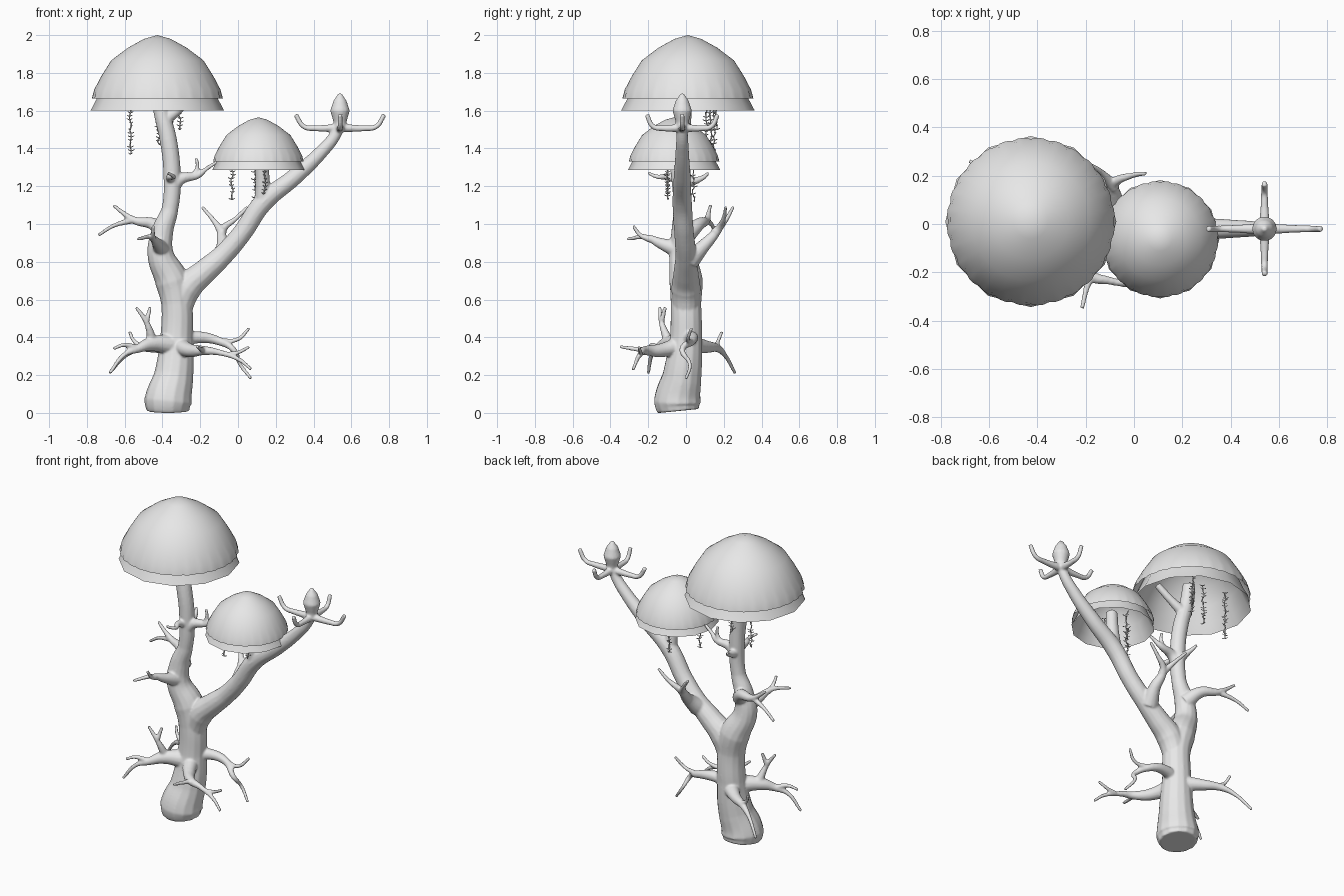
import bpy, bmesh, math, random
from mathutils import Vector

cube = bpy.data.objects.get("Cube")
if cube:
    bpy.data.objects.remove(cube)

random.seed(4)
TAU = math.tau

# One plain grey for everything
grey = bpy.data.materials.new("plain_grey")
grey.use_nodes = True
grey.diffuse_color = (.8, .8, .8, 1)
grey.node_tree.nodes["Principled BSDF"].inputs["Base Color"].default_value = (.8, .8, .8, 1)


def new_curve(name, bevel_resolution, resolution):
    """Empty curve whose point radii are real tube radii."""
    data = bpy.data.curves.new(name, "CURVE")
    data.dimensions = "3D"
    data.bevel_depth = 1
    data.bevel_resolution = bevel_resolution
    data.resolution_u = resolution
    data.use_fill_caps = True
    data.materials.append(grey)
    obj = bpy.data.objects.new(name, data)
    bpy.context.collection.objects.link(obj)
    return obj


def tube(obj, points, radii):
    """Smooth tube through the points with one radius per point."""
    spline = obj.data.splines.new("BEZIER")
    spline.bezier_points.add(len(points) - 1)
    for knot, co, radius in zip(spline.bezier_points, points, radii):
        knot.co = co
        knot.radius = radius
        knot.handle_left_type = knot.handle_right_type = "AUTO"


def twig(*points, start=.04, end=.009):
    """Tapering twig, flared where it leaves its parent."""
    last = len(points) - 1
    tube(wood, points, [end + (start - end) * (1 - i / last) ** 1.9 for i in range(last + 1)])


def to_mesh(obj):
    bpy.ops.object.select_all(action="DESELECT")
    obj.select_set(True)
    bpy.context.view_layer.objects.active = obj
    bpy.ops.object.convert(target="MESH")
    return bpy.context.object


wood = new_curve("trunk_and_branches", 5, 8)

# Trunk continuing into the tall limb
tube(wood,
     [(-.37, -.04, .01), (-.37, -.045, .06), (-.34, -.02, .2), (-.325, 0, .4), (-.325, 0, .58),
      (-.35, 0, .7), (-.41, -.02, .84), (-.4, -.02, .96), (-.36, -.02, 1.08), (-.35, -.02, 1.28),
      (-.37, -.02, 1.45), (-.41, -.01, 1.62), (-.42, 0, 1.74)],
     [.112, .127, .104, .086, .082, .09, .07, .058, .044, .046, .046, .042, .038])

# Leaning limb that ends in a bud
tube(wood,
     [(-.32, 0, .53), (-.27, 0, .66), (-.18, 0, .745), (-.08, 0, .835), (.02, -.01, .95),
      (.13, -.02, 1.11), (.3, -.02, 1.25), (.44, -.02, 1.38), (.52, -.02, 1.48), (.54, -.02, 1.54)],
     [.07, .078, .066, .056, .052, .052, .045, .036, .03, .03])
tube(wood,
     [(.54, -.02, z) for z in (1.5, 1.54, 1.6, 1.65, 1.69)],
     [.032, .035, .052, .036, .01])

# Four arms below the bud with turned-up tips
for dx, dy in ((1, 0), (-1, 0), (0, 1), (0, -1)):
    twig(*[(.54 + dx * d, -.02 + dy * d * .8, z)
           for d, z in ((.0, 1.51), (.07, 1.507), (.13, 1.507), (.19, 1.515), (.235, 1.58))],
         start=.024, end=.013)

# Stem of the small cap and a strut beneath the large one
twig((.13, -.02, 1.1), (.13, -.04, 1.24), (.12, -.06, 1.38), start=.045, end=.035)
twig((-.4, -.01, 1.54), (-.31, -.03, 1.61), (-.22, -.05, 1.69), start=.035, end=.02)

# Low branches: front right side of the trunk
twig((-.34, -.03, .36), (-.46, -.1, .365), (-.53, -.15, .34), (-.6, -.18, .31), (-.68, -.2, .21), start=.06)
twig((-.53, -.15, .34), (-.6, -.18, .36), (-.66, -.2, .34), start=.018)
twig((-.45, -.09, .37), (-.485, -.13, .48), (-.54, -.14, .56), start=.028)
twig((-.485, -.13, .48), (-.465, -.11, .56), start=.015)

# Low branches: front left side
twig((-.32, -.02, .36), (-.25, -.14, .33), (-.18, -.215, .33), (-.1, -.235, .32), (.01, -.26, .28),
     (.07, -.28, .23), start=.05)
twig((-.18, -.21, .33), (-.2, -.28, .34), (-.215, -.35, .35), start=.018)
twig((-.06, -.24, .31), (0, -.24, .32), (.06, -.25, .35), start=.014)

# Low branches: left side
twig((-.31, 0, .38), (-.22, .03, .4), (-.1, .03, .38), (-.02, -.02, .33), (.01, .02, .26), (.07, 0, .18), start=.045)
twig((-.1, .03, .38), (0, .01, .39), (.06, .03, .45), start=.016)

# Low branches: back right side
twig((-.34, .03, .36), (-.43, .11, .35), (-.53, .17, .34), (-.6, .21, .3), (-.68, .26, .21), start=.05)
twig((-.51, .16, .35), (-.55, .17, .38), (-.575, .19, .43), start=.016)

# Twigs on the tall limb
twig((-.39, 0, .94), (-.45, .07, 1), (-.55, .11, 1.02), (-.61, .12, 1.06), (-.66, .13, 1.1), start=.05)
twig((-.56, .11, 1.02), (-.66, .14, .99), (-.74, .16, .94), start=.017)
twig((-.4, -.03, .86), (-.43, -.14, .9), (-.46, -.21, .93), (-.53, -.31, .92), start=.05)
twig((-.45, -.19, .92), (-.45, -.24, .94), (-.45, -.28, .99), start=.02)
twig((-.35, -.02, 1.2), (-.3, -.02, 1.24), (-.21, -.01, 1.26), (-.17, -.02, 1.29), (-.11, -.03, 1.33), start=.045)
twig((-.23, -.01, 1.26), (-.215, -.01, 1.3), (-.22, -.01, 1.35), start=.016)
twig((-.35, -.02, 1.23), (-.36, -.1, 1.25), (-.34, -.15, 1.25), (-.37, -.2, 1.27), start=.03)
twig((-.35, 0, 1.22), (-.36, .08, 1.24), (-.38, .12, 1.27), start=.03)

# Forked twig on the leaning limb
twig((-.1, .02, .81), (-.08, .09, .88), (-.08, .17, .97), (-.01, .2, 1.03), (.05, .21, 1.09), start=.055)
twig((-.08, .15, .95), (-.13, .21, 1.02), (-.19, .25, 1.09), start=.025)

# Fuse the tubes into one smooth skin
wood = to_mesh(wood)
remesh = wood.modifiers.new("fuse", "REMESH")
remesh.mode = "VOXEL"
remesh.voxel_size = .0065
remesh.use_smooth_shade = True
soften = wood.modifiers.new("soften", "SMOOTH")
soften.factor = .5
soften.iterations = 4


def lathe(name, center, profile, sides, scallop):
    """Open shell turned from (radius, z) pairs; the last ring is wavy."""
    bm = bmesh.new()
    rings = []
    for i, (radius, z) in enumerate(profile):
        wave = scallop * (i / (len(profile) - 1)) ** 8
        ring = []
        for k in range(sides):
            a = TAU * k / sides
            r = radius * (1 - wave * abs(math.cos(a * 14)))
            ring.append(bm.verts.new((center[0] + r * math.cos(a), center[1] + r * math.sin(a), z)))
        rings.append(ring)
    for upper, lower in zip(rings, rings[1:]):
        for k in range(sides):
            n = (k + 1) % sides
            bm.faces.new((upper[k], lower[k], lower[n], upper[n]))
    bmesh.ops.remove_doubles(bm, verts=bm.verts, dist=.0005)
    mesh = bpy.data.meshes.new(name)
    bm.to_mesh(mesh)
    bm.free()
    mesh.materials.append(grey)
    obj = bpy.data.objects.new(name, mesh)
    bpy.context.collection.objects.link(obj)
    bpy.ops.object.select_all(action="DESELECT")
    obj.select_set(True)
    bpy.context.view_layer.objects.active = obj
    bpy.ops.object.shade_smooth_by_angle(angle=math.radians(35))


# Domed caps: a scalloped outer shell over a coarser, lower inner shell
outer = ((0, 1), (.2, .94), (.44, .8), (.69, .6), (.84, .35), (.95, .14), (1, 0))
inner = ((0, .96), (.38, .8), (.64, .62), (.8, .38), (.91, .15), (1, 0))
for name, center, radius, rim, top, foot in (
        ("large_cap", (-.427, .01), .354, 1.665, 2, 1.6),
        ("small_cap", (.108, -.063), .245, 1.33, 1.565, 1.285)):
    lathe(name + "_outer", center, [(r * radius, rim + h * (top - rim)) for r, h in outer], 84, .035)
    lathe(name + "_inner", center, [(r * radius, foot + h * (top - foot)) for r, h in inner], 12, 0)

# Hanging vines with little sprigs
vines = new_curve("hanging_vines", 0, 2)
for x, y, top, low in ((-.57, .15, 1.68, 1.37), (-.42, .13, 1.68, 1.42), (-.35, .11, 1.68, 1.47),
                       (-.31, .16, 1.68, 1.5), (-.03, -.1, 1.35, 1.13), (.09, .04, 1.35, 1.12),
                       (.14, -.1, 1.35, 1.16)):
    steps = int((top - low) / .018)
    path = [Vector((x + random.uniform(-.006, .006), y + random.uniform(-.006, .006),
                    top + (low - top) * i / steps)) for i in range(steps + 1)]
    tube(vines, path, [.0035] * len(path))
    for p in path:
        a = random.uniform(0, TAU)
        side = Vector((math.cos(a) * .017, math.sin(a) * .017, 0))
        lift = Vector((0, 0, .006))
        tube(vines, [p - side + lift, p, p + side + lift], [.002, .003, .002])
to_mesh(vines)
